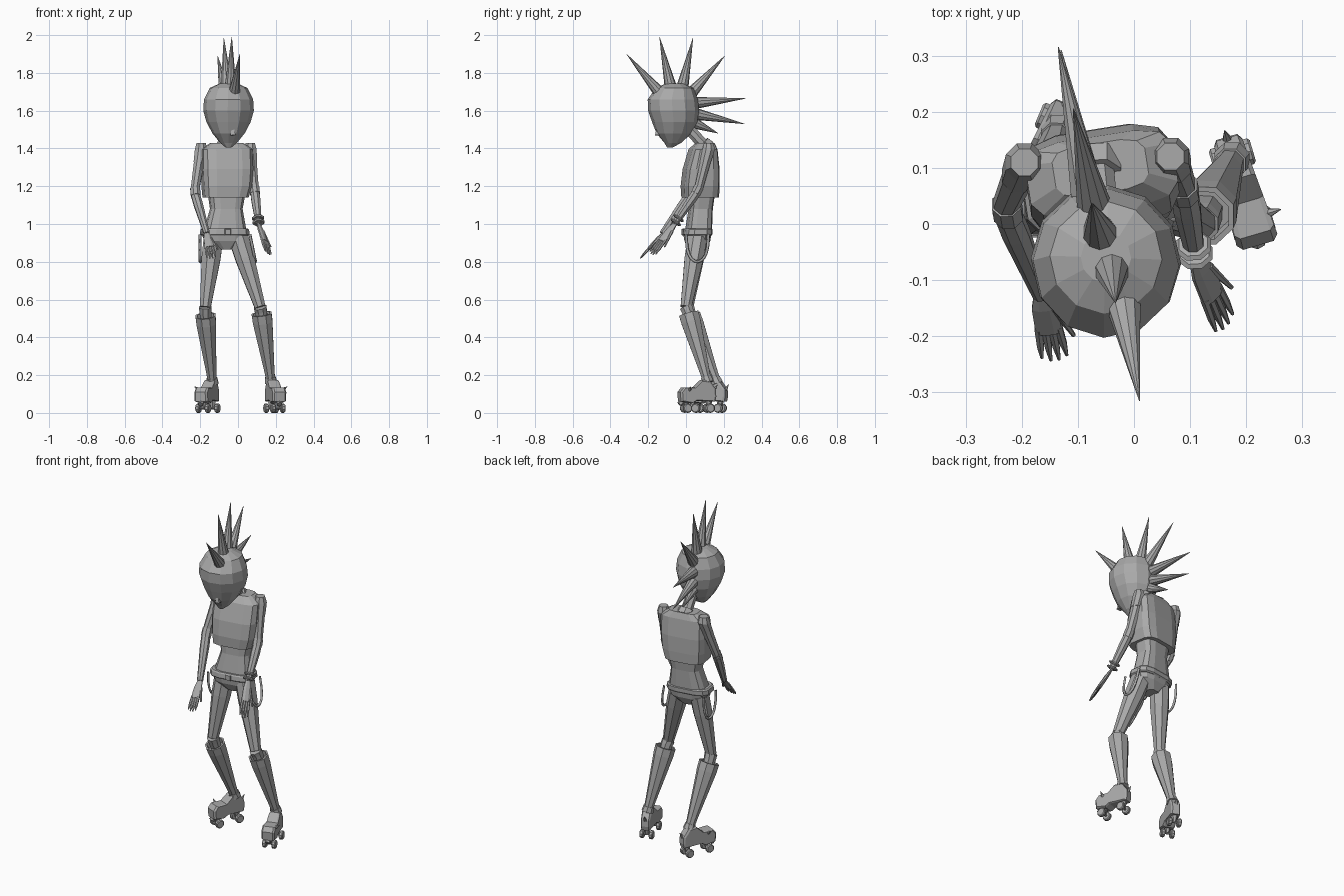
import bpy, bmesh, math
from mathutils import Vector, Matrix

cube = bpy.data.objects.get("Cube")
if cube:
    bpy.data.objects.remove(cube, do_unlink=True)

grey = bpy.data.materials.new("plain grey")
grey.use_nodes = True
grey.diffuse_color = (0.4, 0.4, 0.4, 1)
grey.node_tree.nodes["Principled BSDF"].inputs["Base Color"].default_value = (0.4, 0.4, 0.4, 1)


def finish(name, bm):
    bmesh.ops.recalc_face_normals(bm, faces=bm.faces)
    mesh = bpy.data.meshes.new(name)
    bm.to_mesh(mesh)
    bm.free()
    mesh.materials.append(grey)
    obj = bpy.data.objects.new(name, mesh)
    bpy.context.collection.objects.link(obj)
    return obj


def skin(name, loops):
    """Joins equal vertex loops into a closed skin."""
    bm = bmesh.new()
    rows = [[bm.verts.new(p) for p in loop] for loop in loops]
    n = len(rows[0])
    for a, b in zip(rows, rows[1:]):
        for i in range(n):
            j = (i + 1) % n
            bm.faces.new((a[i], a[j], b[j], b[i]))
    bm.faces.new(rows[0])
    bm.faces.new(rows[-1])
    return finish(name, bm)


def body(name, rings, n, yaw, power=1.0):
    """Level rings of (x, y, z, half width, half depth); low power is boxy."""
    turn = Matrix.Rotation(math.radians(yaw), 3, 'Z')
    loops = []
    for x, y, z, rx, ry in rings:
        loop = []
        for i in range(n):
            t = 2 * math.pi * (i + 0.5) / n
            c, s = math.cos(t), math.sin(t)
            p = Vector((rx * math.copysign(abs(c) ** power, c),
                        ry * math.copysign(abs(s) ** power, s), 0))
            loop.append(Vector((x, y, z)) + turn @ p)
        loops.append(loop)
    return skin(name, loops)


def tube(name, stops, n=8, wide=None, flat=1.0):
    """Rings along a limb; each stop is (point, radius)."""
    pts = [Vector(p) for p, r in stops]
    axis = (pts[-1] - pts[0]) if len(pts) == 2 else (pts[1] - pts[0])
    axis.normalize()
    u = Vector(wide) if wide else Vector((1, 0, 0))
    u = (u - axis * u.dot(axis)).normalized()
    v = axis.cross(u)
    loops = []
    for p, (_, r) in zip(pts, stops):
        loops.append([p + r * (math.cos(t) * u + flat * math.sin(t) * v)
                      for t in (2 * math.pi * (i + 0.5) / n for i in range(n))])
    return skin(name, loops)


def mix(a, b, t):
    return Vector(a).lerp(Vector(b), t)


# Head, nose and neck
body("head", [(-.05, -.06, 1.745, .045, .045), (-.05, -.06, 1.72, .1, .1),
              (-.05, -.07, 1.66, .13, .133), (-.05, -.066, 1.6, .134, .135),
              (-.05, -.06, 1.54, .117, .12), (-.05, -.063, 1.48, .085, .094),
              (-.05, -.07, 1.43, .045, .045), (-.05, -.085, 1.405, .015, .015)], 12, 13)
tube("nose", [((-.03, -.148, 1.53), .004), ((-.026, -.15, 1.47), .019)], 4)
tube("neck", [((-.055, .0, 1.52), .03), ((-.068, .11, 1.4), .033)])
tube("collar", [((-.065, .085, 1.425), .045), ((-.068, .11, 1.4), .052)])

# Crest of spikes: base, tip
crest = [((-.02, -.135, 1.69), (.01, -.315, 1.9)), ((-.04, -.08, 1.72), (-.033, -.14, 1.99)),
         ((-.06, -.02, 1.72), (-.075, .037, 1.985)), ((-.07, .025, 1.69), (-.108, .205, 1.89)),
         ((-.08, .04, 1.64), (-.135, .315, 1.665)), ((-.08, .04, 1.585), (-.13, .31, 1.53)),
         ((-.075, .03, 1.54), (-.1, .17, 1.48))]
for i, (base, tip) in enumerate(crest):
    tube(f"crest_spike_{i + 1}", [(base, .033), (tip, .001)], 10)

# Torso
body("vest", [(-.06, .1, 1.43, .085, .045), (-.058, .09, 1.395, .135, .068),
              (-.058, .08, 1.29, .136, .09), (-.06, .075, 1.2, .13, .096),
              (-.066, .075, 1.14, .118, .093)], 12, 9, .5)
body("waist", [(-.06, .085, 1.17, .1, .065), (-.062, .078, 1.08, .085, .06),
               (-.068, .066, .965, .112, .066)], 12, 9, .6)
body("belt", [(-.07, .06, .977, .12, .07), (-.07, .06, .97, .128, .075),
              (-.07, .058, .945, .13, .076), (-.07, .058, .938, .122, .07)], 12, 9, .6)
body("hips", [(-.07, .06, .95, .124, .07), (-.068, .06, .91, .11, .064),
              (-.065, .06, .865, .035, .04)], 12, 9, .7)
tube("belt_buckle", [((-.054, -.015, .958), .024), ((-.053, -.022, .958), .02)], 4)

# Straps hanging in loops at the hips
for side, x, lean in (("right", -.2, 0), ("left", .063, .03)):
    curve = bpy.data.curves.new(f"{side}_strap", 'CURVE')
    curve.dimensions = '3D'
    curve.bevel_depth = .008
    curve.bevel_resolution = 0
    line = curve.splines.new('POLY')
    line.points.add(10)
    for i, p in enumerate(line.points):
        t = math.pi * i / 10
        drop = math.sin(t) ** .7
        p.co = (x + lean * drop, .06 - .058 * math.cos(t), .945 - .145 * drop, 1)
    curve.materials.append(grey)
    bpy.context.collection.objects.link(bpy.data.objects.new(f"{side}_strap", curve))


def arm(side, shoulder, elbow, wrist, tip, across):
    top = Vector(shoulder) + Vector((0, 0, .035))
    tube(f"{side}_shoulder", [(top, .026), (Vector(shoulder), .036),
                              (mix(shoulder, elbow, .3), .032)], 8)
    tube(f"{side}_upper_arm", [(shoulder, .032), (elbow, .024)])
    tube(f"{side}_elbow_band", [(mix(elbow, shoulder, .08), .028), (mix(elbow, wrist, .1), .028)])
    tube(f"{side}_forearm", [(elbow, .025), (mix(elbow, wrist, .3), .026), (wrist, .017)])
    # Flat palm, four fingers and a thumb
    w = Vector(across).normalized()
    tube(f"{side}_palm", [(wrist, .015), (mix(wrist, tip, .2), .024),
                          (mix(wrist, tip, .55), .026)], 8, w, .42)
    for i in range(4):
        k = i - 1.5
        root = mix(wrist, tip, .5) + w * k * .012
        end = mix(wrist, tip, 1 - .05 * abs(k)) + w * k * .015
        tube(f"{side}_finger_{i + 1}", [(root, .008), (mix(root, end, .6), .007), (end, .003)], 6)
    root = mix(wrist, tip, .2) + w * .016
    tube(f"{side}_thumb", [(root, .009), (mix(wrist, tip, .65) + w * .042, .004)], 6)


arm("right", (-.195, .11, 1.395), (-.23, .03, 1.17), (-.165, -.125, .95), (-.14, -.245, .815), (.9, .1, .1))
arm("left", (.065, .12, 1.395), (.088, .065, 1.18), (.11, -.06, 1.0), (.165, -.185, .835), (.6, .6, -.3))

# Bracelets on the left wrist
for i, t in enumerate((.8, .92)):
    p = mix((.088, .065, 1.18), (.11, -.06, 1.0), t)
    q = mix((.088, .065, 1.18), (.11, -.06, 1.0), t + .06)
    tube(f"bracelet_{i + 1}", [(p, .028), (mix(p, q, .5), .034), (q, .028)], 8)


def leg(side, hip, knee, boot_top, ankle, heel, toe):
    tube(f"{side}_thigh", [(hip, .056), (mix(hip, knee, .3), .054), (knee, .031)])
    tube(f"{side}_knee", [(knee, .036), (mix(knee, boot_top, .6), .034),
                          (mix(boot_top, ankle, .15), .03)])
    # Open boot shaft
    tube(f"{side}_boot_shaft", [(ankle, .024), (mix(boot_top, ankle, .8), .03),
                                (mix(boot_top, ankle, .12), .056), (boot_top, .057),
                                (boot_top, .047), (mix(boot_top, ankle, .08), .043)])
    tube(f"{side}_ankle_cuff", [(mix(ankle, boot_top, .08), .03), (ankle, .034)])
    # Skate shoe: side outline swept across its width
    heel, toe = Vector((*heel, 0)), Vector((*toe, 0))
    length = (toe - heel).length
    f = (toe - heel) / length
    w = f.cross(Vector((0, 0, 1)))
    outline = [(.03, .06), (0, .085), (.01, .125), (.17, .17), (.38, .175), (.6, .135), (.9, .135),
               (1, .11), (.98, .06), (.68, .05), (.55, .065)]
    loops = []
    for k, inset in ((-1, .9), (-.75, 1), (.75, 1), (1, .9)):
        loops.append([heel + f * length * (.5 + (s - .5) * inset)
                      + w * k * (.026 + .012 * s) + Vector((0, 0, .1 + (z - .1) * inset))
                      for s, z in outline])
    skin(f"{side}_skate_shoe", loops)
    # Trucks and wheels
    for row, s in (("rear", .18), ("front", .8)):
        hub = heel + f * length * s + Vector((0, 0, .025))
        tube(f"{side}_{row}_truck", [(hub + Vector((0, 0, .05)), .022), (hub, .01)], 6)
        tube(f"{side}_{row}_axle", [(hub - w * .03, .006), (hub + w * .03, .006)], 6, f)
        for k in (-1, 1):
            tube(f"{side}_{row}_wheel_{'in' if k < 0 else 'out'}",
                 [(hub + w * k * .016, .02), (hub + w * k * .02, .025),
                  (hub + w * k * .034, .025), (hub + w * k * .038, .02)], 10, f)
    stop = heel + f * length * .98 + Vector((0, 0, .045))
    tube(f"{side}_toe_stop", [(stop - f * .02 + Vector((0, 0, .02)), .012), (stop, .015)], 6)
    # Small studs on the toe and heel
    out = w if w.x * knee[0] > 0 else -w
    stud = heel + f * length * .75 + out * .026 + Vector((0, 0, .12))
    tube(f"{side}_toe_stud", [(stud, .012), (stud + out * .03 + Vector((0, 0, .02)), .001)], 6)
    spur = heel + f * length * .04 + Vector((0, 0, .12))
    tube(f"{side}_heel_stud", [(spur, .011), (spur - f * .02 + Vector((0, 0, .03)), .001)], 6)


leg("right", (-.13, .06, .925), (-.173, .01, .56), (-.172, .025, .515), (-.135, .165, .155),
    (-.12, .215), (-.2, .025))
leg("left", (.003, .06, .925), (.117, .0, .56), (.125, .015, .525), (.175, .115, .16),
    (.165, .155), (.222, -.038))
